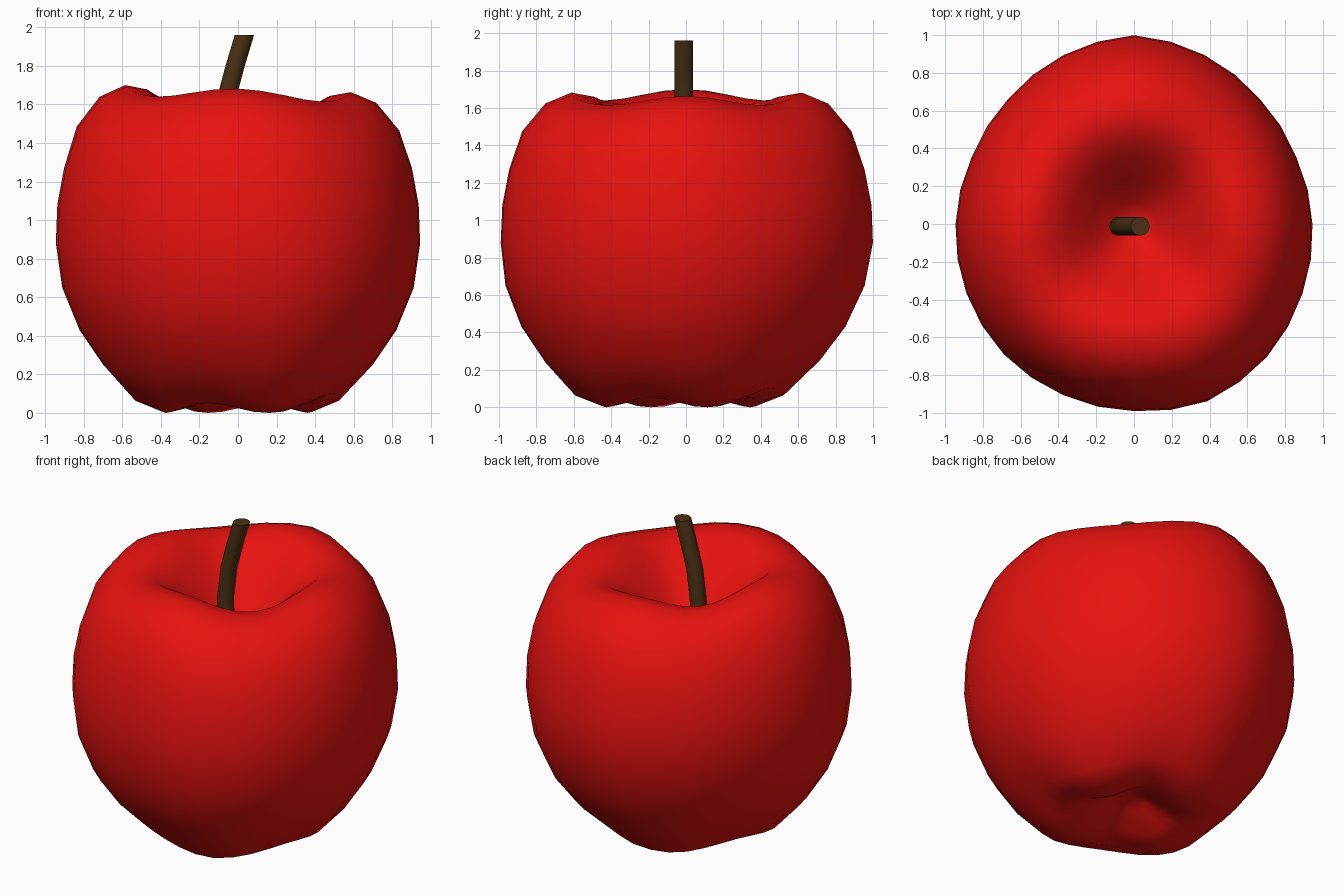
import bpy, bmesh, math

if "Cube" in bpy.data.objects:
    bpy.data.objects.remove(bpy.data.objects["Cube"])

SEGS = 32


def material(name, rgb):
    m = bpy.data.materials.new(name)
    m.diffuse_color = (*rgb, 1)
    m.use_nodes = True
    m.node_tree.nodes["Principled BSDF"].inputs["Base Color"].default_value = m.diffuse_color
    return m


def finish(name, bm, mat, angle):
    bmesh.ops.recalc_face_normals(bm, faces=bm.faces)
    me = bpy.data.meshes.new(name)
    bm.to_mesh(me)
    bm.free()
    me.materials.append(mat)
    ob = bpy.data.objects.new(name, me)
    bpy.context.collection.objects.link(ob)
    bpy.ops.object.select_all(action='DESELECT')
    ob.select_set(True)
    bpy.context.view_layer.objects.active = ob
    bpy.ops.object.shade_smooth_by_angle(angle=math.radians(angle))
    return ob


def bridge(bm, a, b):
    n = len(a)
    for i in range(n):
        bm.faces.new((a[i], a[(i + 1) % n], b[(i + 1) % n], b[i]))


# Apple flesh: lathe profile (radius, z) from the bottom dimple to the stem dimple
profile = [(0, .17), (.12, .13), (.26, .055), (.42, .025), (.57, .08), (.74, .25),
           (.87, .43), (.965, .65), (1, .88), (.992, 1.08), (.955, 1.27),
           (.885, 1.46), (.76, 1.60), (.62, 1.655), (.5, 1.635), (.37, 1.54),
           (.24, 1.41), (.12, 1.29), (0, 1.22)]
# Uneven outline, sampled counter-clockwise from +x
outline = [.945, .93, .94, .97, 1, .97, .94, .93, .945, .96, .975, .98, .99, 1.015, .995, .965]
bm = bmesh.new()
rings = []
for r, z in profile[1:-1]:
    ring = []
    for i in range(SEGS):
        t = 2 * math.pi * i / SEGS
        k = i // 2
        rad = outline[k] if i % 2 == 0 else (outline[k] + outline[(k + 1) % 16]) / 2
        # four soft lobes under the apple and four around the top rim
        low = max(0, 1 - z / .45) * min(1, r / .3)
        high = max(0, (z - 1.2) / .45) * min(1, r / .3) if r < .9 else 0
        dz = -.028 * low * math.cos(4 * (t - math.radians(22)))
        dz += high * (.027 * math.cos(4 * t) - .018 * math.cos(t))
        shift = -.035 * max(0, 1 - z / .9)
        ring.append(bm.verts.new((r * rad * math.cos(t), r * rad * math.sin(t) + shift,
                                  max(0, z + dz))))
    rings.append(ring)
for a, b in zip(rings, rings[1:]):
    bridge(bm, a, b)
for ring, (z, y) in ((rings[0], (profile[0][1], -.03)), (rings[-1], (profile[-1][1], 0))):
    tip = bm.verts.new((0, y, z))
    for i in range(SEGS):
        bm.faces.new((ring[i], ring[(i + 1) % SEGS], tip))
finish("apple_body", bm, material("red_skin", (.8, .006, .005)), 180)

# Stem: bent round stalk with a flat top
bm = bmesh.new()
path = [(-.075, 1.2), (-.08, 1.45), (-.055, 1.65), (-.015, 1.8), (.033, 1.96)]
stem = [[bm.verts.new((x + .05 * math.cos(2 * math.pi * i / 16),
                       -.012 + .05 * math.sin(2 * math.pi * i / 16), z)) for i in range(16)]
        for x, z in path]
for a, b in zip(stem, stem[1:]):
    bridge(bm, a, b)
bm.faces.new(stem[0])
bm.faces.new(stem[-1])
finish("stem", bm, material("brown_stem", (.07, .03, .007)), 40)
